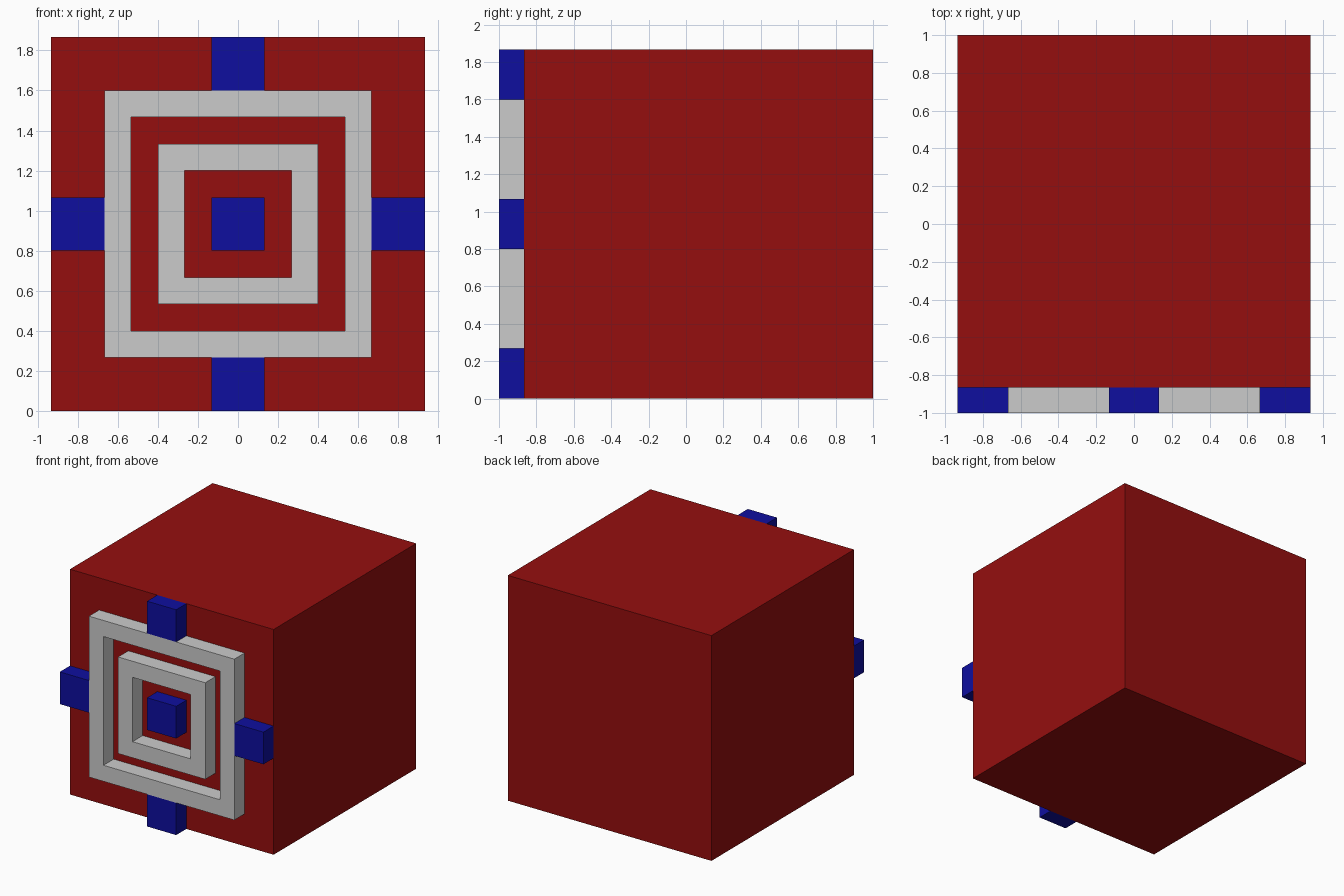
import bpy
import bmesh

if "Cube" in bpy.data.objects:
    bpy.data.objects.remove(bpy.data.objects["Cube"])

U = 2 / 15            # the whole model sits on a grid of this step
FRONT, FACE = -1.0, -1.0 + U   # front of the relief, front of the cube
MID = 7 * U           # height of the target centre


def material(name, rgb):
    m = bpy.data.materials.new(name)
    m.diffuse_color = (*rgb, 1)
    m.use_nodes = True
    m.node_tree.nodes["Principled BSDF"].inputs["Base Color"].default_value = m.diffuse_color
    return m


RED = material("red", (0.30, 0.0045, 0.0045))
BLUE = material("blue", (0.0045, 0.0045, 0.345))
GREY = material("light grey", (0.60, 0.60, 0.60))


def finish(name, bm, mat):
    mesh = bpy.data.meshes.new(name)
    bmesh.ops.recalc_face_normals(bm, faces=bm.faces)
    bm.to_mesh(mesh)
    bm.free()
    mesh.materials.append(mat)
    bpy.context.collection.objects.link(bpy.data.objects.new(name, mesh))


def box(name, x, z, w, h, y0, y1, mat):
    bm = bmesh.new()
    bmesh.ops.create_cube(bm, size=1)
    for v in bm.verts:
        v.co = (x + v.co.x * w, (y0 + y1) / 2 + v.co.y * (y1 - y0), z + v.co.z * h)
    finish(name, bm, mat)


def square_ring(name, outer, inner, mat):
    # four-sided frame swept around the target centre
    bm = bmesh.new()
    rows = []
    for sx, sz in ((-1, -1), (1, -1), (1, 1), (-1, 1)):
        rows.append([bm.verts.new((sx * r, y, MID + sz * r))
                     for r, y in ((outer, FRONT), (inner, FRONT), (inner, FACE), (outer, FACE))])
    for i in range(4):
        a, b = rows[i], rows[(i + 1) % 4]
        for j in range(4):
            k = (j + 1) % 4
            bm.faces.new((a[j], b[j], b[k], a[k]))
    finish(name, bm, mat)


# main cube
box("body", 0, MID, 14 * U, 14 * U, FACE, 1, RED)

# concentric frames of the target
square_ring("outer_ring", 5 * U, 4 * U, GREY)
square_ring("inner_ring", 3 * U, 2 * U, GREY)

# blue centre and four edge blocks
for name, dx, dz in (("centre_block", 0, 0), ("left_block", -6, 0), ("right_block", 6, 0),
                     ("bottom_block", 0, -6), ("top_block", 0, 6)):
    box(name, dx * U, MID + dz * U, 2 * U, 2 * U, FRONT, FACE, BLUE)
